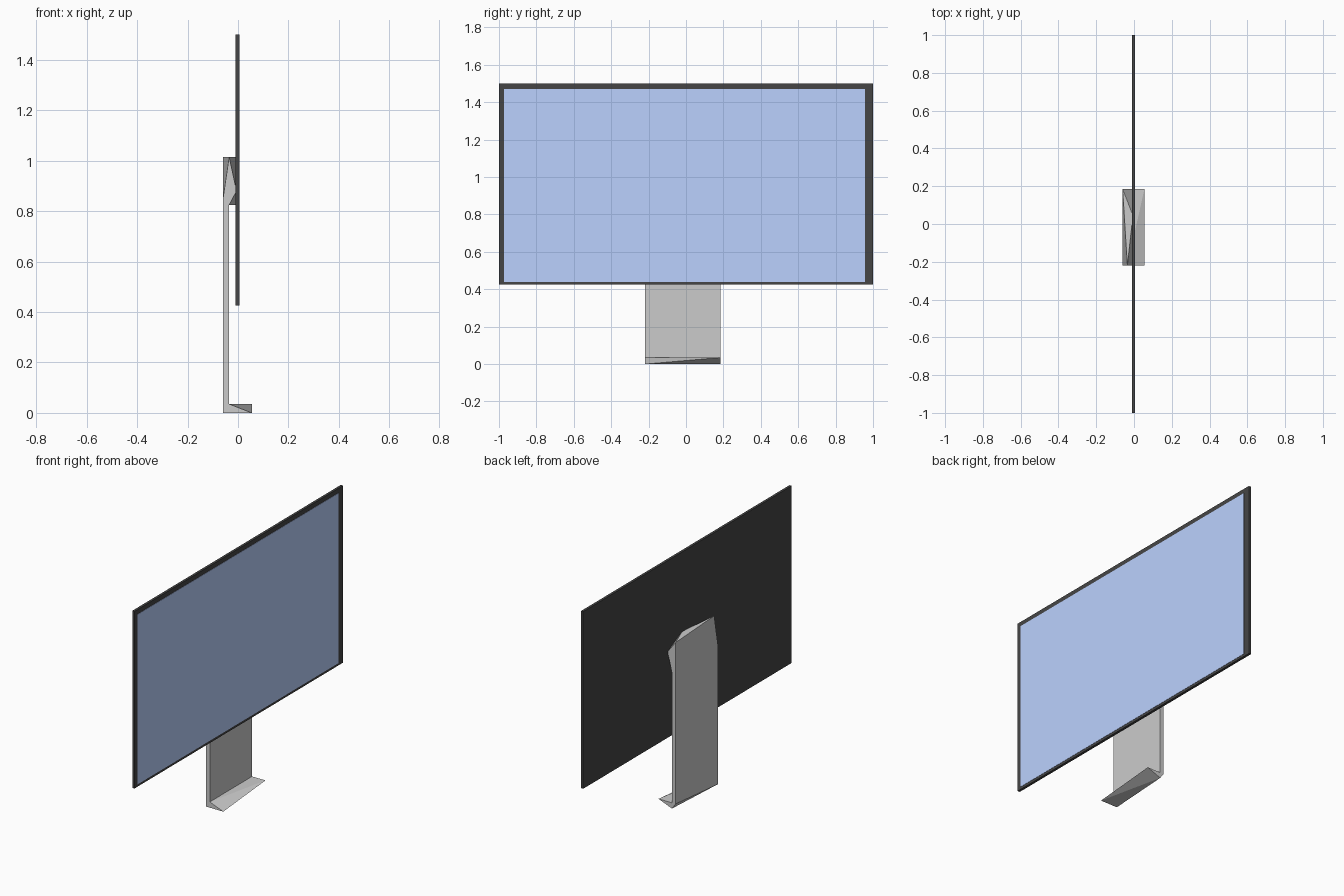
import bpy, bmesh

if "Cube" in bpy.data.objects:
    bpy.data.objects.remove(bpy.data.objects["Cube"])


def material(name, rgb):
    m = bpy.data.materials.new(name)
    m.diffuse_color = (*rgb, 1)
    m.use_nodes = True
    m.node_tree.nodes["Principled BSDF"].inputs["Base Color"].default_value = m.diffuse_color
    return m


def finish(name, bm, mat=None):
    bmesh.ops.recalc_face_normals(bm, faces=bm.faces)
    mesh = bpy.data.meshes.new(name)
    bm.to_mesh(mesh)
    bm.free()
    ob = bpy.data.objects.new(name, mesh)
    bpy.context.collection.objects.link(ob)
    if mat:
        mesh.materials.append(mat)


def box(name, lo, hi, mat):
    bm = bmesh.new()
    bmesh.ops.create_cube(bm, size=1)
    for v in bm.verts:
        v.co = [a + (b - a) * (c + 0.5) for a, b, c in zip(lo, hi, v.co)]
    finish(name, bm, mat)


black = material("black_plastic", (0.06, 0.06, 0.06))
blue = material("screen_blue", (0.5, 0.64, 1.0))

# Thin panel with the lit display on its +x side
box("panel", (-0.010, -1, 0.425), (0.005, 1, 1.5), black)
box("display", (0.0, -0.973, 0.44), (0.0065, 0.957, 1.472), blue)

# Bent plate stand: foot, upright and a twisted arm that ends in the panel
Y0, Y1 = -0.22, 0.185
BACK, INNER, TOE, ARM = -0.06, -0.035, 0.055, -0.006
points = {
    # near end (y = Y0)
    "a": (BACK, Y0, 0), "b": (TOE, Y0, 0), "c": (INNER, Y0, 0.035),
    "d": (INNER, Y0, 0.825), "e": (INNER, Y0, 1.015), "f": (BACK, Y0, 0.845),
    # far end (y = Y1)
    "g": (BACK, Y1, 0.035), "h": (INNER, Y1, 0), "i": (TOE, Y1, 0.035),
    "j": (INNER, Y1, 0.035), "k": (INNER, Y1, 0.825), "l": (BACK, Y1, 1.015),
    # diamond mount on the panel
    "m": (ARM, Y0, 0.88), "n": (ARM, 0.045, 1.015),
    "o": (ARM, Y1, 0.945), "p": (ARM, -0.08, 0.825),
}
faces = ("abc acdf fde edm "       # near side
         "ghj hij gjkl lko "       # far side
         "bci cij abh bhi agh "    # foot top and underside
         "cdkj afl agl fel "       # upright front and back
         "eln emn lno dmp dpk kpo mnop").split()  # arm
bm = bmesh.new()
verts = {k: bm.verts.new(co) for k, co in points.items()}
for f in faces:
    bm.faces.new([verts[k] for k in f])
finish("stand", bm)
